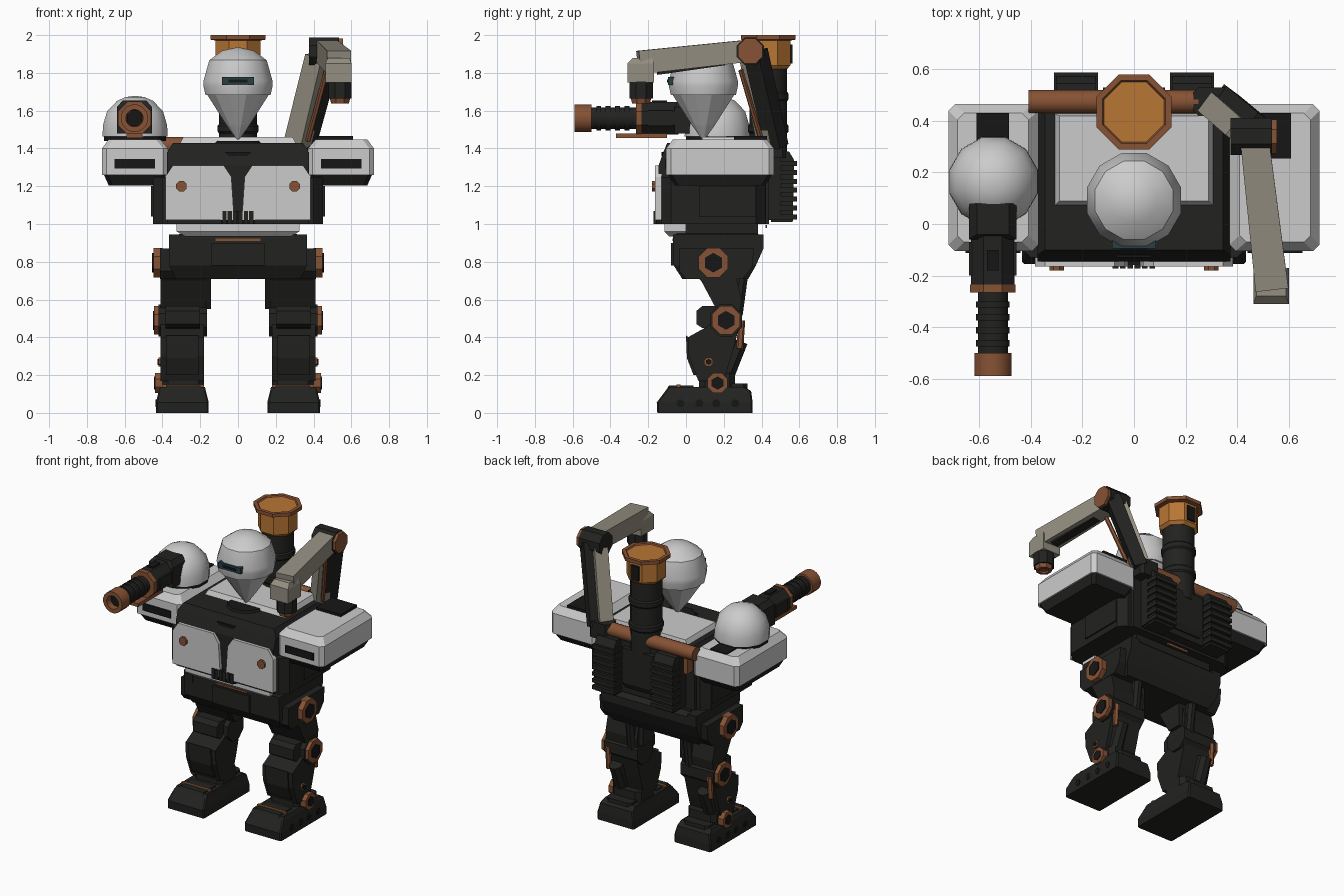
import bpy, bmesh
from math import sin, cos, pi, radians
from mathutils import Vector, Matrix

if "Cube" in bpy.data.objects:
    bpy.data.objects.remove(bpy.data.objects["Cube"])


def material(name, r, g, b):
    m = bpy.data.materials.new(name)
    m.diffuse_color = (r, g, b, 1)
    m.use_nodes = True
    m.node_tree.nodes["Principled BSDF"].inputs["Base Color"].default_value = m.diffuse_color
    return m


DARK = material("dark_metal", 0.016, 0.016, 0.015)
BLACK = material("black_metal", 0.008, 0.008, 0.008)
COPPER = material("copper", 0.24, 0.085, 0.035)
ORANGE = material("orange", 0.48, 0.18, 0.035)
BEIGE = material("beige", 0.3, 0.275, 0.22)
LENS = material("lens", 0.02, 0.05, 0.06)
GREY = material("light_grey", 0.52, 0.52, 0.52)


def skin(name, rings, mat, mirror=False, smooth=0):
    """Bridge a list of equal point rings into a closed solid."""
    bm = bmesh.new()
    vs = [[bm.verts.new(p) for p in ring] for ring in rings]
    n = len(vs[0])
    for a, b in zip(vs, vs[1:]):
        for k in range(n):
            bm.faces.new((a[k], a[(k + 1) % n], b[(k + 1) % n], b[k]))
    bm.faces.new(vs[0][::-1])
    bm.faces.new(vs[-1])
    bmesh.ops.remove_doubles(bm, verts=bm.verts, dist=1e-5)
    bmesh.ops.recalc_face_normals(bm, faces=bm.faces)
    me = bpy.data.meshes.new(name)
    bm.to_mesh(me)
    bm.free()
    me.materials.append(mat)
    if smooth:
        me.shade_smooth()
        me.set_sharp_from_angle(angle=radians(smooth))
    ob = bpy.data.objects.new(name, me)
    bpy.context.collection.objects.link(ob)
    if mirror:
        ob.modifiers.new("mirror", 'MIRROR')
    return ob


def stack(name, layers, mat, c=0.0, mirror=False):
    """Loft of rectangles (x0, x1, y0, y1, z) with corners cut by c."""
    rings = []
    for x0, x1, y0, y1, z in layers:
        p = [(x0 + c, y0), (x1 - c, y0), (x1, y0 + c), (x1, y1 - c),
             (x1 - c, y1), (x0 + c, y1), (x0, y1 - c), (x0, y0 + c)]
        if not c:
            p = [(x0, y0), (x1, y0), (x1, y1), (x0, y1)]
        rings.append([(x, y, z) for x, y in p])
    return skin(name, rings, mat, mirror)


def box(name, x0, x1, y0, y1, z0, z1, mat, c=0.0, mirror=False):
    return stack(name, [(x0, x1, y0, y1, z0), (x0, x1, y0, y1, z1)], mat, c, mirror)


def prism(name, pts, lo, hi, mat, axis='x', mirror=False):
    """Extrude a (y, z) profile along x, or an (x, z) profile along y."""
    rings = [[(t, u, v) if axis == 'x' else (u, t, v) for u, v in pts] for t in (lo, hi)]
    return skin(name, rings, mat, mirror)


def turned(name, a, d, prof, mat, n=8, mirror=False, smooth=0):
    """Faceted turned part: (flat radius, height) along direction d from a."""
    M = Matrix.Translation(a) @ Vector(d).to_track_quat('Z', 'Y').to_matrix().to_4x4()
    w = 1 / cos(pi / n)
    ang = [(k + .5) * 2 * pi / n for k in range(n)]
    rings = [[M @ Vector((r * w * cos(t), r * w * sin(t), h)) for t in ang] for r, h in prof]
    return skin(name, rings, mat, mirror, smooth)


def rod(name, a, b, r, mat, n=8, mirror=False, smooth=0):
    d = Vector(b) - Vector(a)
    return turned(name, a, d, [(r, 0), (r, d.length)], mat, n, mirror, smooth)


def beam(name, a, b, side, s0, s1, mat):
    """Tapered bar from a to b; s = (half width along side, half depth)."""
    a, b = Vector(a), Vector(b)
    d = (b - a).normalized()
    u = Vector(side)
    u = (u - d * u.dot(d)).normalized()
    v = d.cross(u)
    sg = [(1, 1), (-1, 1), (-1, -1), (1, -1)]
    return skin(name, [[p + u * i * s[0] + v * j * s[1] for i, j in sg]
                       for p, s in ((a, s0), (b, s1))], mat)


# Torso
box("lower_torso", -.45, .45, -.13, .42, 1.0, 1.25, DARK, .05)
stack("upper_torso", [(-.375, .375, -.14, .44, 1.0), (-.375, .375, -.145, .44, 1.31),
                      (-.375, .375, -.12, .44, 1.38), (-.345, .345, -.1, .44, 1.428)], DARK)
box("side_torso_panel", .44, .46, .07, .37, 1.04, 1.2, DARK, mirror=True)
stack("top_plate", [(-.31, .31, .07, .43, 1.42), (-.29, .29, .09, .42, 1.46)], GREY)
prism("chest_plate", [(.02, 1.02), (.385, 1.02), (.385, 1.25), (.345, 1.31), (.075, 1.31), (.035, 1.25)],
      -.165, -.13, GREY, 'y', True)
rod("chest_bolt", (.3, -.15, 1.2), (.3, -.18, 1.2), .028, COPPER, 8, True)
prism("chest_slot", [(-.07, 1.38), (.07, 1.38), (.05, 1.36), (-.05, 1.36)], -.131, -.11, BLACK, 'y')
box("grille_back", -.09, .09, -.16, -.13, 1.0, 1.07, BLACK)
for i in range(6):
    x = -.083 + i * .0285
    box("chest_grille", x, x + .022, -.172, -.13, 1.0, 1.07, DARK)
stack("belly_plate", [(-.28, .28, -.09, 0, .935), (-.325, .325, -.115, 0, .96), (-.325, .325, -.115, 0, 1.02)], GREY)

# Shoulders
stack("shoulder", [(.37, .72, -.105, .465, 1.26), (.37, .72, -.105, .465, 1.4), (.41, .685, -.07, .43, 1.447)],
      GREY, .025, True)
stack("shoulder_underside", [(.41, .685, -.06, .42, 1.205), (.38, .71, -.095, .455, 1.262)], DARK, .02, True)
box("shoulder_slot", .44, .655, -.112, -.09, 1.295, 1.345, BLACK, mirror=True)
box("shoulder_top_panel", .42, .61, .255, .43, 1.44, 1.465, BLACK)

# Head: smooth helmet dome over a faceted pointed jaw
HEAD = (0, .092, 1.437)
turned("helmet", HEAD, (0, 0, 1), [(.172, .245), (.182, .29), (.183, .32), (.152, .43), (.085, .48), (0, .5)],
       GREY, 12, smooth=34)
turned("jaw", HEAD, (0, 0, 1), [(0, 0), (.06, .085), (.165, .25)], GREY, 12)
turned("head_collar", (0, .092, 1.42), (0, 0, 1), [(.13, 0), (.11, .02)], BLACK, 12)
box("visor", -.085, .085, -.096, -.05, 1.735, 1.777, LENS)
box("visor_slit", -.05, .05, -.1, -.06, 1.748, 1.764, BLACK)

# Chimney and rear engine
turned("chimney_pipe", (0, .435, 1.3), (0, 0, 1),
       [(.1, 0), (.1, .18), (.108, .19), (.108, .22), (.1, .23), (.1, .35), (.108, .36), (.108, .39), (.1, .4), (.1, .54)],
       DARK, 16, smooth=30)
turned("chimney_head", (0, .435, 1.82), (0, 0, 1), [(.1, 0), (.118, .02), (.118, .172)], ORANGE)
turned("chimney_rim", (0, .435, 1.97), (0, 0, 1), [(.11, 0), (.145, .006), (.145, .03), (.122, .03), (.115, .02)], COPPER)
box("chimney_back_clip", -.03, .03, .53, .565, 1.85, 1.95, BLACK)
rod("cross_pipe", (-.41, .475, 1.415), (.25, .475, 1.415), .045, COPPER, 16, smooth=30)
box("cross_pipe_bracket", -.36, -.33, .42, .5, 1.27, 1.4, COPPER)
box("engine_back", -.31, .31, .42, .5, 1.02, 1.4, DARK)
stack("engine_panel", [(-.11, .11, .42, .51, 1.06), (-.12, .12, .42, .53, 1.1), (-.12, .12, .42, .53, 1.34)], DARK)
stack("vent_body", [(.15, .3, .45, .565, 1.01), (.15, .3, .45, .572, 1.34), (.15, .3, .45, .545, 1.385)], DARK, mirror=True)
for i in range(7):
    z = 1.025 + i * .047
    box("vent_fin", .14, .31, .49, .588, z, z + .026, DARK, mirror=True)
box("back_copper_trim", -.08, .08, .42, .43, .98, .995, COPPER)

# Pelvis
box("waist", -.3, .3, -.05, .38, .88, 1.01, DARK)
stack("pelvis", [(-.33, .33, -.02, .33, .71), (-.365, .365, -.065, .37, .78), (-.365, .365, -.065, .41, .87),
                 (-.365, .365, -.065, .41, .925), (-.3, .3, -.05, .38, .95)], DARK)
box("pelvis_front", -.14, .14, -.08, -.03, .78, .9, DARK)
box("pelvis_trim", -.12, .12, -.072, -.04, .91, .922, COPPER)
box("pelvis_rim", .3, .365, -.07, .41, .87, .945, DARK, mirror=True)
prism("hip_guard", [(-.035, .75), (.0, .71), (.3, .71), (.35, .77), (.36, .87), (-.035, .87)],
      .3, .412, DARK, mirror=True)


# Legs, with round copper joint caps on the outside
def joint(name, y, z, r, x0, x1):
    rod(name + "_cap", (x0, y, z), (x1, y, z), r, COPPER, 8, True)
    rod(name + "_hub", (x1 - .01, y, z), (x1 + .006, y, z), r * .58, BLACK, 6, True)


joint("hip", .145, .795, .078, .4, .448)
joint("knee", .212, .49, .075, .41, .445)
joint("ankle", .167, .158, .053, .37, .44)
joint("shin_bolt", .12, .27, .024, .38, .42)
prism("thigh", [(.0, .78), (.08, .7), (.155, .56), (.19, .5), (.28, .5), (.295, .6), (.265, .72), (.3, .8)],
      .17, .41, DARK, mirror=True)
prism("inner_thigh", [(.05, .76), (.17, .55), (.27, .55), (.27, .76)], .142, .2, DARK, mirror=True)
prism("knee_guard", [(.055, .47), (.055, .54), (.085, .565), (.2, .565), (.2, .43), (.085, .45)],
      .2, .385, DARK, mirror=True)
rod("knee_axle", (.165, .212, .49), (.42, .212, .49), .085, DARK, 8, True)
prism("shin", [(.01, .4), (.015, .3), (.065, .17), (.2, .17), (.24, .3), (.28, .45), (.2, .52), (.1, .45)],
      .18, .41, DARK, mirror=True)
prism("shin_front_panel", [(.0, .41), (.005, .29), (.04, .2), (.08, .2), (.06, .37)], .21, .38, DARK, mirror=True)
rod("calf_piston", (.34, .285, .38), (.34, .21, .19), .043, DARK, 8, True)
rod("calf_rod", (.39, .295, .49), (.39, .285, .34), .016, COPPER, 6, True)
rod("thigh_piston", (.22, .3, .74), (.22, .27, .52), .03, DARK, 8, True)
box("ankle_block", .18, .4, .07, .26, .1, .21, DARK, .03, True)

# Feet
stack("foot", [(.155, .435, -.152, .353, 0), (.155, .435, -.155, .353, .055), (.17, .42, -.11, .345, .115),
               (.175, .41, -.09, .31, .138)], DARK, .008, True)
box("heel_block", .2, .39, .2, .325, .1, .155, DARK, .02, True)
stack("toe_cap", [(.19, .39, -.13, .04, .08), (.2, .38, -.09, .04, .145)], DARK, mirror=True)
box("foot_trim", .18, .4, -.05, -.03, .13, .15, COPPER, mirror=True)
for y in (-.03, .07, .16, .26):
    rod("foot_lug", (.42, y, .05), (.438, y, .05), .02, BLACK, 8, True)

# Shoulder turret and cannon
G = Vector((-.548, 0, 1.56))
turned("turret_base", (-.545, .165, 1.44), (0, 0, 1), [(.165, 0), (.165, .025)], BLACK, 12)
turned("turret_dome", (-.545, .165, 1.462), (0, 0, 1),
       [(.172, 0), (.17, .06), (.148, .135), (.095, .19), (.05, .21), (0, .217)], GREY, 12, smooth=34)
box("turret_rear_panel", -.612, -.485, .29, .43, 1.44, 1.455, BLACK)
stack("gun_mantlet", [(-.64, -.456, -.06, .08, 1.48), (-.64, -.456, -.06, .08, 1.62), (-.61, -.486, -.04, .08, 1.655)], DARK)
turned("gun_housing", G, (0, -1, 0), [(.085, .04), (.085, .235)], DARK)
box("gun_housing_panel", -.57, -.526, -.18, -.1, 1.63, 1.655, BLACK)
box("gun_side_plate", -.64, -.456, -.2, -.07, 1.52, 1.6, DARK)
turned("gun_ring", G, (0, -1, 0), [(.088, .235), (.088, .265)], COPPER)
prof = [(.058, .26)]
for i in range(4):
    h = .3 + i * .05
    prof += [(.058, h), (.065, h), (.065, h + .025), (.058, h + .025)]
turned("gun_barrel", G, (0, -1, 0), prof + [(.058, .51)], DARK, 16, smooth=30)
turned("gun_muzzle", G, (0, -1, 0), [(.072, .5), (.072, .59), (.045, .59), (.042, .54)], COPPER, 16, smooth=30)
turned("gun_bore", G, (0, -1, 0), [(.04, .53), (.04, .55)], BLACK)
box("gun_underplate", -.59, -.506, -.37, -.1, 1.455, 1.478, COPPER)

# Crane arm: beige beams with dark spines
elbow, base = Vector((.45, .34, 1.915)), Vector((.31, .45, 1.41))
diag = (.8, -.6, 0)
off = Vector((.04, .03, 0))
box("crane_base", .23, .38, .42, .53, 1.35, 1.46, DARK, .02)
beam("crane_lower_arm", base, elbow - Vector((.025, -.01, .03)), diag, (.058, .045), (.055, .045), BEIGE)
beam("crane_lower_spine", base + off, elbow + off * .9, diag, (.04, .05), (.045, .05), DARK)
rod("crane_lower_rod", base + Vector((.06, -.05, .03)), elbow + Vector((.02, -.05, -.1)), .012, COPPER, 6)
rod("crane_elbow", (.375, .34, 1.915), (.535, .34, 1.915), .072, DARK)
rod("crane_elbow_cap", (.53, .34, 1.915), (.555, .34, 1.915), .066, COPPER)
side = (1, .1, 0)
beam("crane_upper_arm", (.47, .31, 1.915), (.535, -.25, 1.855), side, (.056, .058), (.064, .062), BEIGE)
beam("crane_upper_underside", (.475, .2, 1.86), (.53, -.15, 1.81), side, (.03, .02), (.03, .02), DARK)
stack("crane_wrist", [(.463, .601, -.31, -.17, 1.75), (.463, .601, -.31, -.17, 1.85),
                      (.475, .59, -.28, -.18, 1.88)], BEIGE)
turned("crane_tool", (.54, -.238, 1.755), (0, 0, -1), [(.062, 0), (.062, .09)], DARK)
turned("crane_tool_tip", (.54, -.238, 1.67), (0, 0, -1), [(.055, 0), (.047, .032), (.03, .032), (.028, .02)], COPPER)
